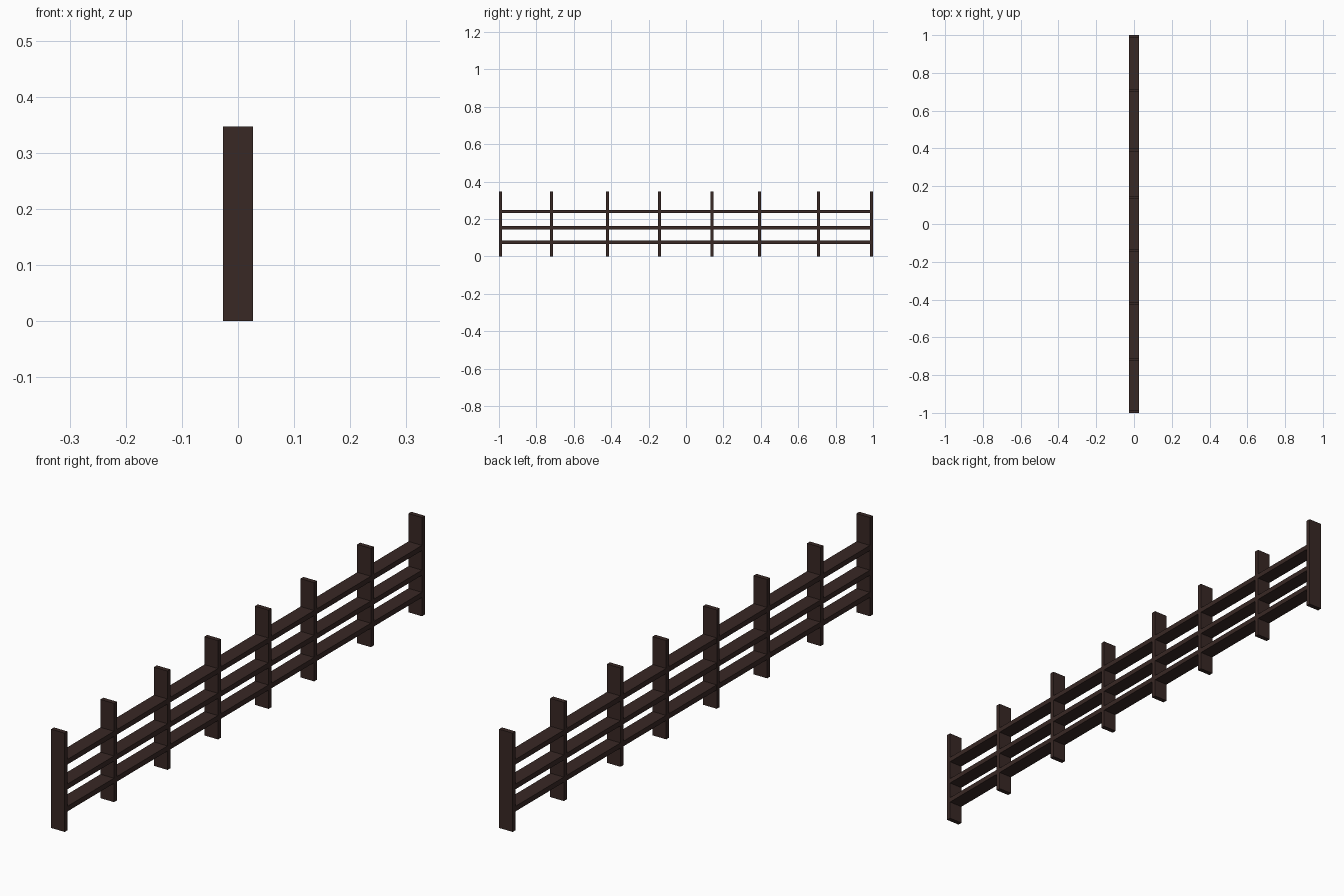
import bpy

if "Cube" in bpy.data.objects:
    bpy.data.objects.remove(bpy.data.objects["Cube"])

wood = bpy.data.materials.new("dark_wood")
wood.diffuse_color = (0.04, 0.021, 0.018, 1)
wood.use_nodes = True
wood.node_tree.nodes["Principled BSDF"].inputs["Base Color"].default_value = wood.diffuse_color


def box(name, center, size):
    bpy.ops.mesh.primitive_cube_add(size=1, location=center)
    ob = bpy.context.object
    ob.name = name
    ob.scale = size
    bpy.ops.object.transform_apply(location=False, rotation=False, scale=True)
    ob.data.materials.append(wood)
    return ob


POST_W, POST_T, POST_H = 0.053, 0.016, 0.347
RAIL_T = 0.018

# Upright posts, unevenly spaced along the fence
post_positions = [-0.992, -0.718, -0.421, -0.141, 0.14, 0.393, 0.708, 0.992]
for i, y in enumerate(post_positions, 1):
    box(f"post_{i}", (0, y, POST_H / 2), (POST_W, POST_T, POST_H))

# Three full-length rails running between the end posts
rail_length = 2 * (0.992 - POST_T / 2)
for name, z in (("lower_rail", 0.075), ("middle_rail", 0.153), ("upper_rail", 0.24)):
    box(name, (0, 0, z), (POST_W - 0.0006, rail_length, RAIL_T))
